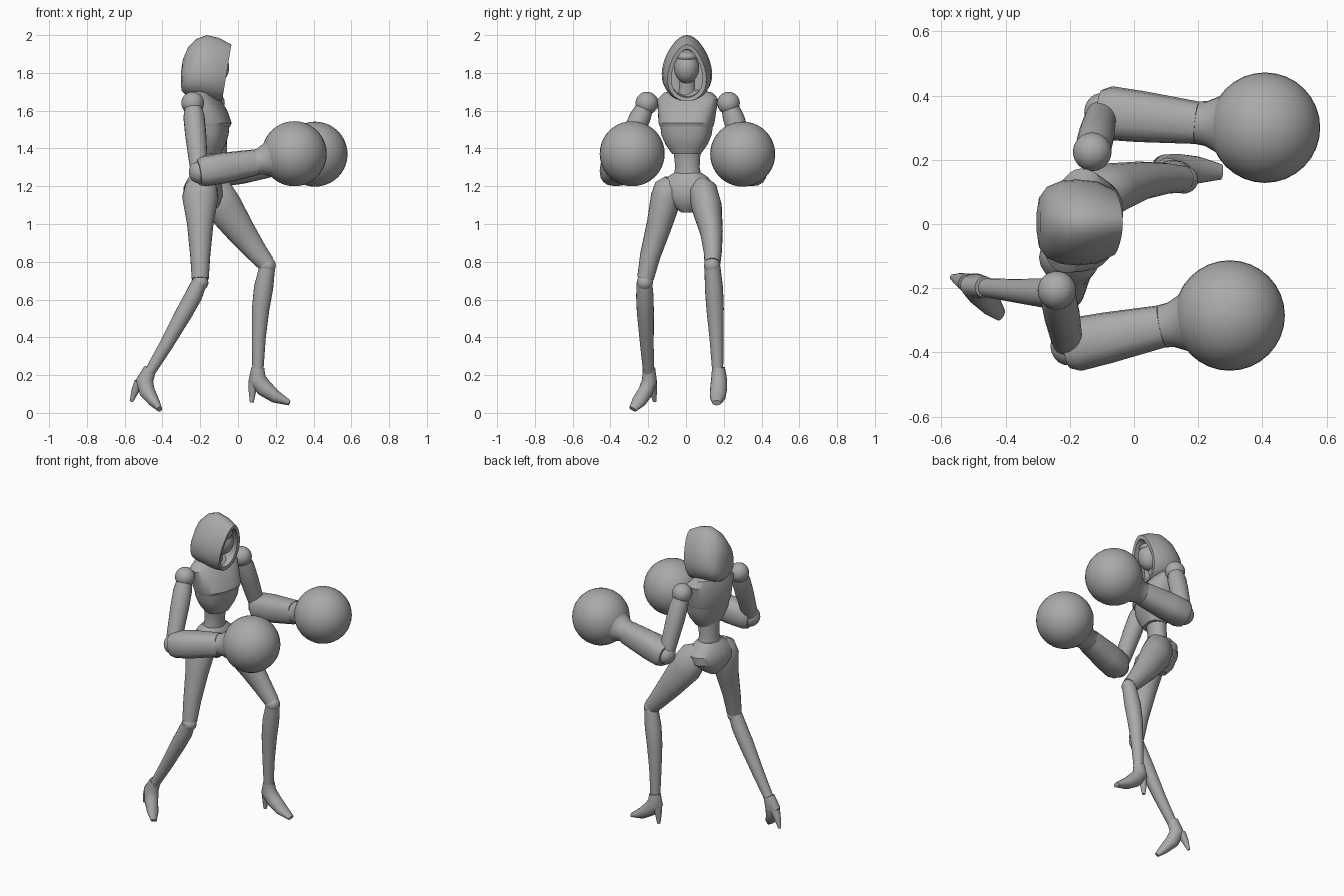
import bpy, bmesh, math
from mathutils import Vector, Matrix

if "Cube" in bpy.data.objects:
    bpy.data.objects.remove(bpy.data.objects["Cube"], do_unlink=True)

GREY = (0.4, 0.4, 0.4, 1.0)
grey = bpy.data.materials.new("plain_grey")
grey.use_nodes = True
grey.diffuse_color = GREY
grey.node_tree.nodes["Principled BSDF"].inputs["Base Color"].default_value = GREY


def finish(name, bm, angle=40):
    """Turn a bmesh into a smooth shaded grey object."""
    bmesh.ops.recalc_face_normals(bm, faces=bm.faces)
    mesh = bpy.data.meshes.new(name)
    bm.to_mesh(mesh)
    bm.free()
    obj = bpy.data.objects.new(name, mesh)
    bpy.context.collection.objects.link(obj)
    mesh.materials.append(grey)
    bpy.ops.object.select_all(action='DESELECT')
    obj.select_set(True)
    bpy.context.view_layer.objects.active = obj
    bpy.ops.object.shade_smooth_by_angle(angle=math.radians(angle))
    return obj


def skin(name, rings, angle=40):
    """Bridge a list of point rings and cap both ends."""
    bm = bmesh.new()
    loops = [[bm.verts.new(p) for p in ring] for ring in rings]
    n = len(loops[0])
    for a, b in zip(loops, loops[1:]):
        for i in range(n):
            j = (i + 1) % n
            bm.faces.new((a[i], a[j], b[j], b[i]))
    bm.faces.new(loops[0])
    bm.faces.new(loops[-1])
    return finish(name, bm, angle)


def signed_power(value, power):
    return math.copysign(abs(value) ** power, value)


def limb(name, sections, n=20, box=1.0):
    """Loft along a path; each section is x, y, z, sideways radius, other radius."""
    centres = [Vector(s[:3]) for s in sections]
    rings = []
    for i, s in enumerate(sections):
        before, after = centres[max(i - 1, 0)], centres[min(i + 1, len(centres) - 1)]
        tangent = (after - before).normalized()
        side = Vector((0, 1, 0))
        side = (side - tangent * side.dot(tangent)).normalized()
        front = tangent.cross(side)
        ring = []
        for k in range(n):
            t = math.tau * k / n
            ring.append(centres[i] + side * s[3] * signed_power(math.cos(t), box)
                        + front * s[-1] * signed_power(math.sin(t), box))
        rings.append(ring)
    return skin(name, rings)


def ball(name, centre, radii, keep_below=None):
    """Ellipsoid, optionally cut off above a local height."""
    bm = bmesh.new()
    bmesh.ops.create_uvsphere(bm, u_segments=32, v_segments=20, radius=1)
    if keep_below is not None:
        geom = bm.verts[:] + bm.edges[:] + bm.faces[:]
        bmesh.ops.bisect_plane(bm, geom=geom, plane_co=(0, 0, keep_below),
                               plane_no=(-0.2, 0, 1), clear_outer=True)
        bmesh.ops.holes_fill(bm, edges=[e for e in bm.edges if e.is_boundary])
    bmesh.ops.transform(bm, matrix=Matrix.Translation(centre) @ Matrix.Diagonal((*radii, 1)),
                        verts=bm.verts)
    return finish(name, bm)


# Torso pieces, built upright and turned a little toward the right side
TURN = Matrix.Translation((-0.185, 0.01, 0)) @ Matrix.Rotation(math.radians(-14), 4, 'Z')


def body(name, sections, box=0.8, n=32):
    """Horizontal rings: height, forward offset, half depth, half width."""
    rings = []
    for z, offset, depth, width in sections:
        ring = []
        for k in range(n):
            t = math.tau * k / n
            ring.append(TURN @ Vector((offset + depth * signed_power(math.cos(t), box),
                                       width * signed_power(math.sin(t), box), z)))
        rings.append(ring)
    return skin(name, rings, 30)


body("rib_plate", [(1.37, .03, .06, .075), (1.42, .03, .085, .11), (1.47, .03, .1, .132),
                   (1.53, .028, .107, .14)])
body("bust_plate", [(1.515, .03, .108, .14), (1.535, .03, .116, .147), (1.6, .018, .103, .155),
                    (1.66, 0, .08, .165), (1.695, -.01, .058, .13), (1.71, -.01, .04, .07)])
body("waist", [(1.42, .025, .06, .075), (1.36, .015, .056, .07), (1.3, .01, .055, .065),
               (1.25, .01, .06, .075), (1.2, .005, .065, .1)], box=1)
body("pelvis", [(1.27, .005, .06, .075), (1.25, .005, .077, .105), (1.2, 0, .096, .15),
                (1.15, 0, .1, .145), (1.1, 0, .085, .09), (1.06, 0, .05, .03)], box=.9)
limb("neck", [(-.185, .005, 1.68, .06), (-.17, .005, 1.73, .045), (-.15, .005, 1.8, .04)])

# Face and lower mask
ball("face", (-.12, .003, 1.835), (.065, .062, .09))
ball("mask", (-.118, .003, 1.83), (.071, .067, .085), keep_below=.25)
ball("brow", (-.11, .003, 1.885), (.055, .055, .03))


# Hood: egg-shaped rings from the back to the brim, then folded inside
def egg(x_top, x_low, top, low, width, n=32):
    ring = []
    for k in range(n):
        t = math.tau * k / n
        c = math.cos(t)
        ring.append(Vector(((x_top + x_low) / 2 + (x_top - x_low) / 2 * c,
                            .005 + width * math.sin(t) * (1 - .25 * c),
                            (top + low) / 2 + (top - low) / 2 * c)))
    return ring


skin("hood", [egg(*s) for s in [
    (-.303, -.303, 1.8, 1.74, .03), (-.292, -.298, 1.87, 1.705, .075),
    (-.265, -.275, 1.935, 1.68, .108), (-.22, -.23, 1.98, 1.67, .126),
    (-.165, -.18, 2.0, 1.66, .13), (-.1, -.125, 1.985, 1.65, .124),
    (-.035, -.085, 1.95, 1.65, .1), (-.04, -.088, 1.925, 1.67, .08),
    (-.15, -.15, 1.92, 1.68, .085)]])


# Arms: shoulder ball, upper arm, open forearm shell, cuff and round glove
def arm(side, shoulder, elbow, wrist, glove):
    shoulder, elbow, wrist, glove = map(Vector, (shoulder, elbow, wrist, glove))

    def on(a, b, t, *radii):
        return (*a.lerp(b, t), *radii)

    ball(side + "_shoulder", shoulder, (.06, .06, .06))
    limb(side + "_upper_arm", [on(shoulder, elbow, .05, .045), on(shoulder, elbow, .2, .056),
                               on(shoulder, elbow, .45, .056), on(shoulder, elbow, .8, .05),
                               on(shoulder, elbow, 1, .045)])
    ball(side + "_elbow", elbow, (.055, .06, .06))
    limb(side + "_forearm", [on(elbow, wrist, -.02, .07, .07), on(elbow, wrist, .08, .084, .08),
                             on(elbow, wrist, .4, .08, .082), on(elbow, wrist, 1, .066, .07)],
         n=16, box=.8)
    limb(side + "_cuff", [on(wrist, glove, -.04, .066), on(wrist, glove, .12, .07),
                          on(wrist, glove, .3, .088), on(wrist, glove, .5, .125)])
    ball(side + "_glove", glove, (.172, .172, .172))


arm("right", (-.24, -.207, 1.64), (-.205, -.38, 1.275), (.09, -.318, 1.325), (.298, -.285, 1.372))
arm("left", (-.13, .225, 1.64), (-.1, .348, 1.275), (.2, .315, 1.325), (.408, .3, 1.37))

# Right leg, trailing behind
limb("right_thigh", [(-.19, -.075, 1.235, .04, .05), (-.195, -.09, 1.2, .075, .085),
                     (-.2, -.105, 1.14, .082, .096), (-.2, -.14, 1, .068, .07),
                     (-.2, -.19, .83, .054, .053), (-.2, -.215, .71, .044, .045)])
ball("right_knee", (-.2, -.218, .69), (.043, .043, .043))
limb("right_shin", [(-.205, -.22, .69, .041), (-.235, -.218, .62, .046), (-.285, -.215, .53, .045),
                    (-.38, -.207, .36, .036), (-.468, -.198, .215, .029)])
limb("right_foot", [(-.465, -.196, .235, .033), (-.495, -.193, .17, .04, .046),
                    (-.48, -.215, .11, .04, .042), (-.445, -.25, .06, .038, .03),
                    (-.415, -.282, .02, .022, .014)])
limb("right_heel", [(-.52, -.183, .16, .03), (-.545, -.173, .115, .02), (-.565, -.166, .06, .009)])

# Left leg, stepping forward
limb("left_thigh", [(-.15, .075, 1.22, .04, .05), (-.125, .09, 1.18, .075, .09),
                    (-.075, .11, 1.09, .08, .098), (.02, .135, .955, .06, .076),
                    (.1, .142, .85, .048, .057), (.15, .14, .79, .042, .047)])
ball("left_knee", (.155, .138, .78), (.045, .043, .045))
limb("left_shin", [(.155, .14, .775, .042), (.135, .148, .66, .048, .051), (.12, .154, .55, .046),
                   (.11, .161, .4, .037), (.105, .168, .215, .029)])
limb("left_foot", [(.105, .172, .24, .034), (.1, .175, .18, .042, .048),
                   (.14, .173, .13, .045, .045), (.2, .168, .085, .042, .034),
                   (.272, .162, .053, .024, .014)])
limb("left_heel", [(.085, .176, .165, .03), (.076, .178, .115, .02), (.073, .178, .055, .01)])
